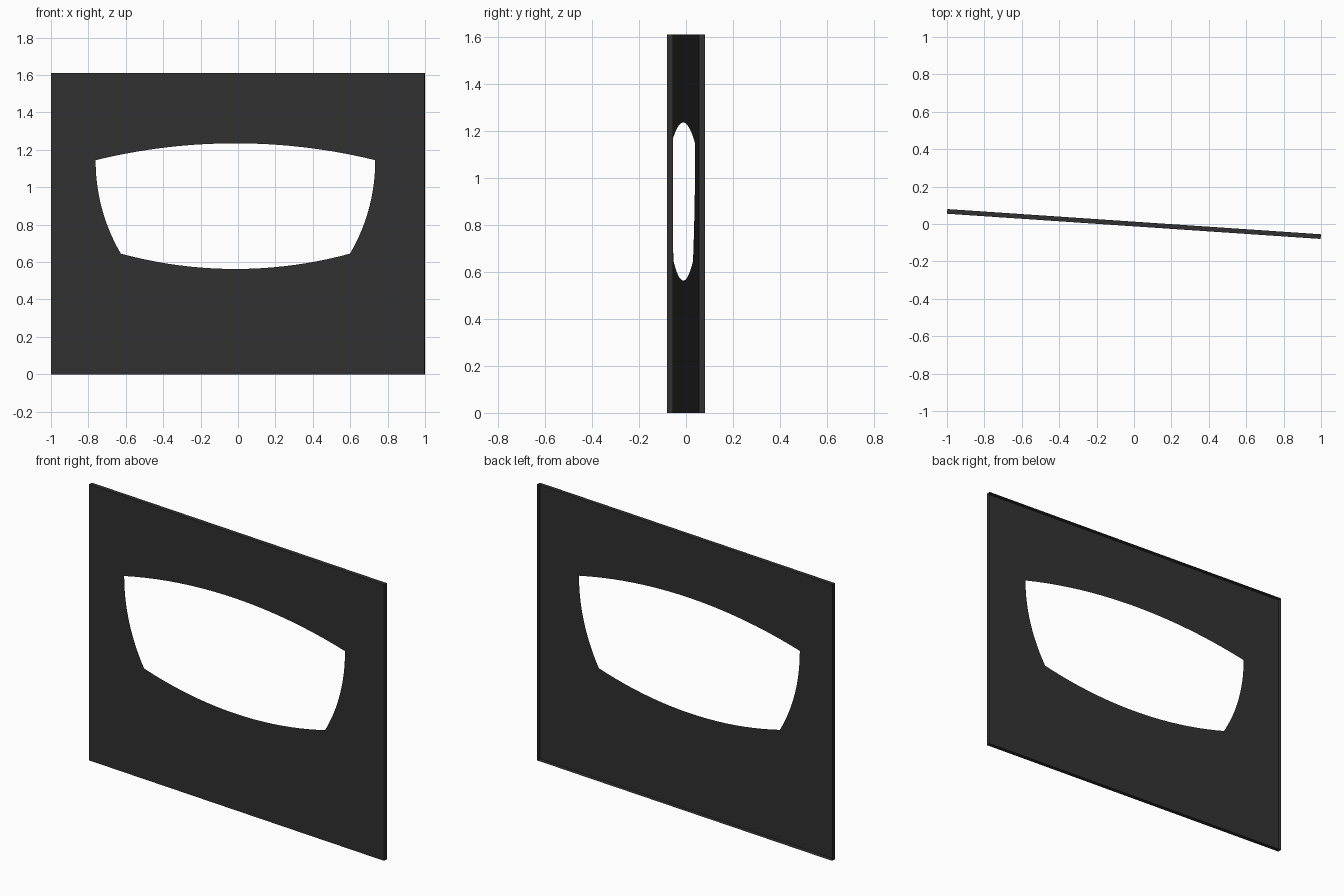
import bpy, bmesh, math
from mathutils import Vector

if "Cube" in bpy.data.objects:
    bpy.data.objects.remove(bpy.data.objects["Cube"])

W, H, T = 1.001, 1.61, 0.025      # half width, height, edge depth
TURN = -math.radians(3.86)

mat = bpy.data.materials.new("charcoal")
mat.diffuse_color = (0.03, 0.03, 0.03, 1)
mat.use_nodes = True
mat.node_tree.nodes["Principled BSDF"].inputs["Base Color"].default_value = mat.diffuse_color


def arc(a, b, sag, n=20):
    """Circular arc from a to b bulging to the right of travel, end point left out."""
    a, b = Vector(a), Vector(b)
    d = b - a
    half = d.length / 2
    r = (half * half + sag * sag) / (2 * sag)
    out = Vector((d.y, -d.x)).normalized()
    c = (a + b) / 2 - out * (r - sag)
    ang = math.asin(half / r)
    u = d.normalized()
    pts = []
    for i in range(n):
        t = -ang + 2 * ang * i / n
        pts.append(c + u * r * math.sin(t) + out * r * math.cos(t))
    return pts


def finish(bm, name):
    me = bpy.data.meshes.new(name)
    bm.to_mesh(me)
    bm.free()
    me.materials.append(mat)
    ob = bpy.data.objects.new(name, me)
    ob.rotation_euler.z = TURN
    bpy.context.collection.objects.link(ob)
    return ob


corners = [(-W, 0), (W, 0), (W, H), (-W, H)]

# Window opening: four bowed sides, counter-clockwise
tl, bl, br, tr = (-0.762, 1.145), (-0.627, 0.645), (0.601, 0.645), (0.736, 1.145)
hole = (arc(tl, bl, 0.035) + arc(bl, br, 0.082)
        + arc(br, tr, 0.035) + arc(tr, tl, 0.09))

# Front sheet with the opening
bm = bmesh.new()
edges = []
for loop in (corners, hole):
    vs = [bm.verts.new((p[0], -T / 2, p[1])) for p in loop]
    edges += [bm.edges.new((vs[i - 1], vs[i])) for i in range(len(vs))]
bmesh.ops.triangle_fill(bm, edges=edges, use_beauty=True, normal=(0, -1, 0))
bm.normal_update()
for f in bm.faces:
    if f.normal.y > 0:
        f.normal_flip()
finish(bm, "front_panel")

# Outer rim folded back from the sheet, open at the rear
bm = bmesh.new()
front = [bm.verts.new((x, -T / 2, z)) for x, z in corners]
back = [bm.verts.new((x, T / 2, z)) for x, z in corners]
for i in range(4):
    bm.faces.new((front[i - 1], back[i - 1], back[i], front[i]))
bm.normal_update()
for f in bm.faces:
    if f.normal.dot(f.calc_center_median() - Vector((0, 0, H / 2))) < 0:
        f.normal_flip()
finish(bm, "edge_rim")
